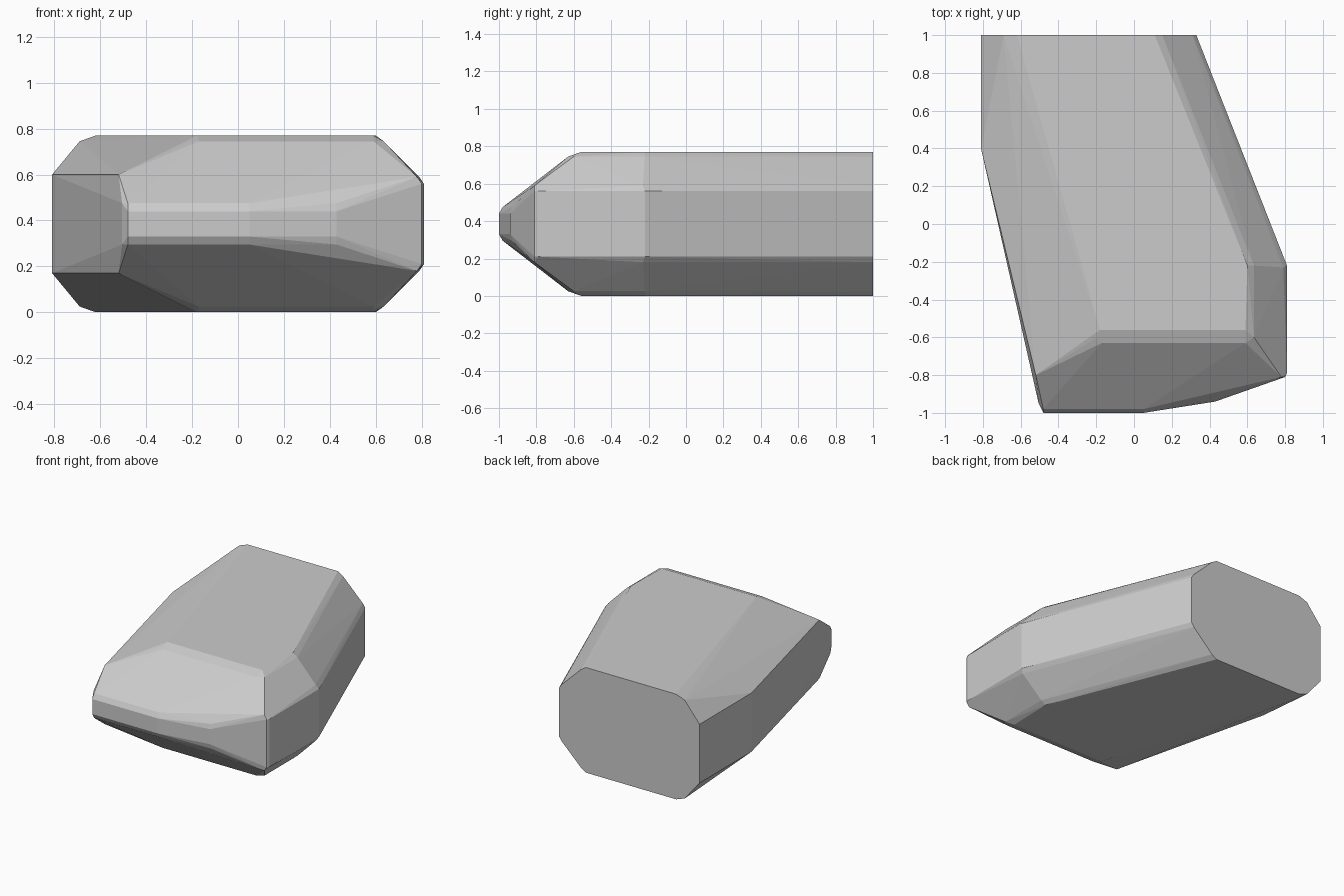
import bpy, bmesh

if "Cube" in bpy.data.objects:
    bpy.data.objects.remove(bpy.data.objects["Cube"])

MID = 0.385  # the block mirrors about this height

# Outlines at decreasing distance from the middle plane: half height -> (x, y)
levels = {
    0.385: [(-0.62, 1), (-0.18, -0.56), (0.59, -0.56), (0.60, -0.22), (0.11, 1)],
    0.36: [(-0.69, 1), (-0.21, -0.61), (-0.17, -0.63), (0.59, -0.63),
           (0.635, -0.60), (0.635, -0.22), (0.15, 1)],
    0.215: [(-0.81, 1), (-0.81, 0.4), (-0.52, -0.80), (-0.48, -0.80)],
    0.205: [(0.78, -0.81), (0.79, -0.23), (0.31, 1)],
    0.175: [(0.80, -0.81), (0.81, -0.79), (0.81, -0.22), (0.33, 1)],
    0.09: [(-0.48, -0.98), (0.05, -0.98), (0.43, -0.93), (-0.505, -0.95)],
    0.055: [(-0.48, -1), (0.05, -1), (0.43, -0.94), (-0.505, -0.95)],
}

# Faceted block: hull over the mirrored outlines
bm = bmesh.new()
for h, outline in levels.items():
    for side in (1, -1):
        for x, y in outline:
            bm.verts.new((x, y, MID + side * h))
res = bmesh.ops.convex_hull(bm, input=bm.verts[:])
loose = [v for v in bm.verts if not v.link_faces]
bmesh.ops.delete(bm, geom=loose, context='VERTS')
bmesh.ops.dissolve_limit(bm, angle_limit=0.02, verts=bm.verts[:], edges=bm.edges[:])
bmesh.ops.recalc_face_normals(bm, faces=bm.faces[:])

mesh = bpy.data.meshes.new("faceted_block")
bm.to_mesh(mesh)
bm.free()
block = bpy.data.objects.new("faceted_block", mesh)
bpy.context.collection.objects.link(block)
